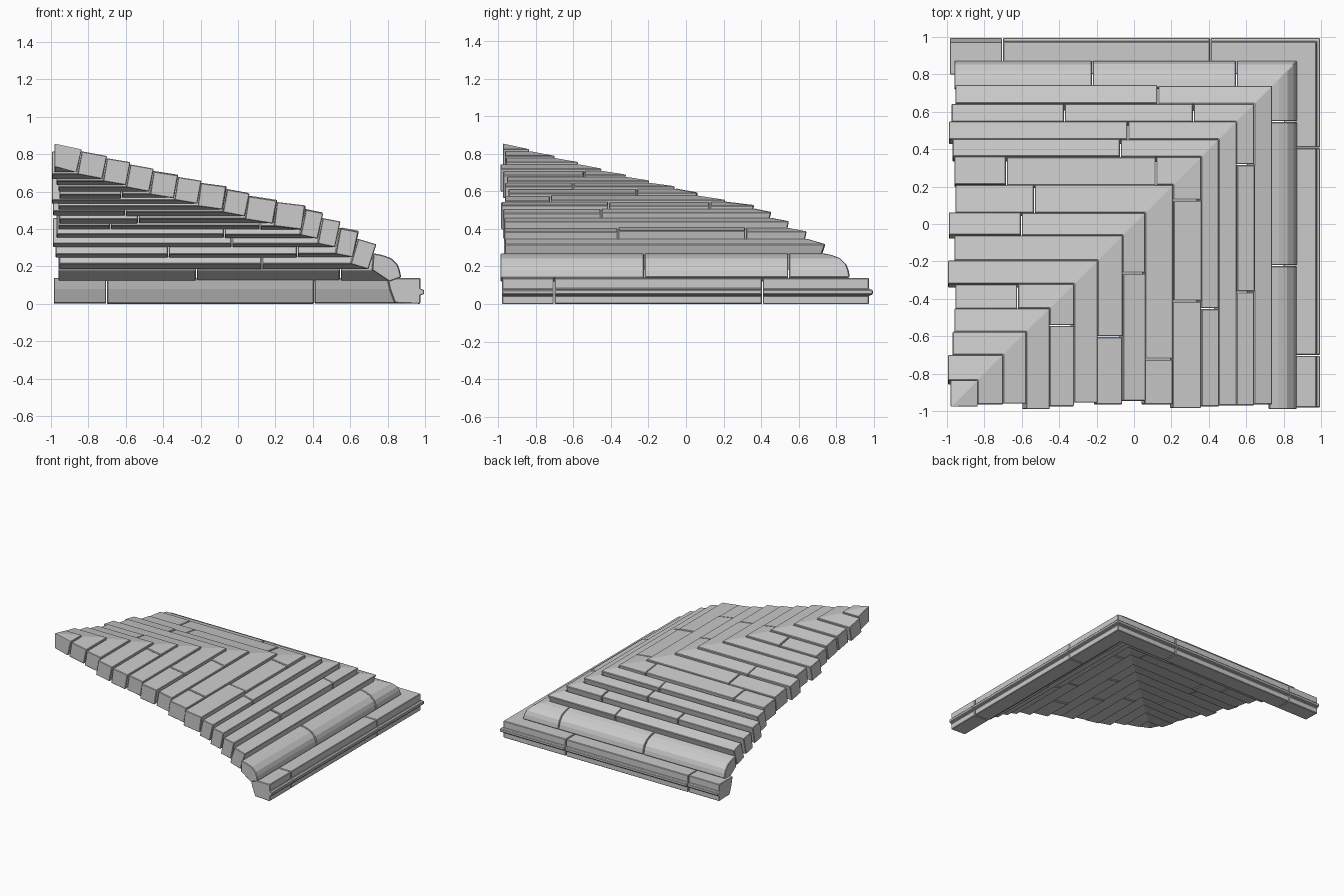
import bpy, bmesh, math, random

if "Cube" in bpy.data.objects:
    bpy.data.objects.remove(bpy.data.objects["Cube"])

random.seed(4)
GAP = 0.005


def add_stone(name, rings):
    """Loft a closed stone through a list of matching cross-section rings."""
    bm = bmesh.new()
    loops = [[bm.verts.new(p) for p in ring] for ring in rings]
    n = len(loops[0])
    for a, b in zip(loops, loops[1:]):
        for i in range(n):
            bm.faces.new((a[i], a[(i + 1) % n], b[(i + 1) % n], b[i]))
    bm.faces.new(loops[0])
    bm.faces.new(loops[-1])
    bmesh.ops.recalc_face_normals(bm, faces=bm.faces)
    mesh = bpy.data.meshes.new(name)
    bm.to_mesh(mesh)
    bm.free()
    ob = bpy.data.objects.new(name, mesh)
    bpy.context.collection.objects.link(ob)
    bev = ob.modifiers.new("worn_edges", 'BEVEL')
    bev.width = 0.004
    bev.segments = 1
    bev.limit_method = 'ANGLE'


def back_ring(profile, t):
    return [(t, d, z) for d, z in profile]


def right_ring(profile, t):
    return [(d, t, z) for d, z in profile]


def course(name, profile, back_joints, right_joints, back_end, right_end, jitter=0.004):
    """One mitred corner stone plus straight stones along both wings."""
    back = list(back_joints) + [back_end]
    right = list(right_joints) + [right_end]
    corner = [(d, d, z) for d, z in profile]
    add_stone(name + "_corner",
              [back_ring(profile, back[0]), corner, right_ring(profile, right[0])])
    for wing, cuts, ring in (("back", back, back_ring), ("right", right, right_ring)):
        for k, (a, b) in enumerate(zip(cuts, cuts[1:])):
            dd, dz = (random.uniform(-jitter, jitter) for _ in range(2))
            moved = [(d + dd, z + dz) for d, z in profile]
            add_stone(f"{name}_{wing}_{k}", [ring(moved, a - GAP), ring(moved, b)])


# Roof slabs: outer edge, top height there, step down, thickness,
# joints on back and right wings, ragged ends
slabs = [
    (-0.835, 0.825, 0.000, 0.125, [], [], -0.98, -0.975),
    (-0.70, 0.790, 0.010, 0.125, [], [], -0.995, -0.965),
    (-0.575, 0.757, 0.012, 0.125, [], [], -0.97, -0.96),
    (-0.45, 0.722, 0.012, 0.125, [], [], -0.96, -0.99),
    (-0.32, 0.690, 0.012, 0.125, [-0.62], [-0.54], -0.955, -0.975),
    (-0.195, 0.658, 0.012, 0.125, [], [], -0.995, -0.955),
    (-0.06, 0.628, 0.012, 0.125, [], [-0.60], -0.96, -0.965),
    (0.06, 0.592, 0.014, 0.125, [-0.60], [-0.26], -0.99, -0.945),
    (0.21, 0.555, 0.014, 0.125, [-0.53], [-0.72], -0.955, -0.965),
    (0.36, 0.525, 0.012, 0.13, [0.12, -0.68], [0.13, -0.41], -0.96, -0.985),
    (0.453, 0.488, 0.018, 0.14, [-0.07], [-0.45], -0.97, -0.975),
    (0.548, 0.440, 0.030, 0.14, [-0.03], [], -0.99, -0.97),
    (0.643, 0.387, 0.035, 0.14, [0.32, -0.37], [0.32, -0.36], -0.975, -0.97),
    (0.740, 0.318, 0.040, 0.14, [0.13], [], -0.955, -0.965),
]
px, pz = -0.975, 0.855
for i, (x, z, step, thick, bj, rj, be, re) in enumerate(slabs):
    tz = pz - step
    slope = math.atan2(z - tz, x - px)
    ox, oz = math.sin(slope) * thick, -math.cos(slope) * thick
    inner = max(px + ox, -0.975)
    course(f"roof_slab_{i}",
           [(px, tz), (x, z), (x + ox - 0.003, z + oz), (inner, tz + oz)],
           bj, rj, be, re)
    px, pz = x, z

# Rounded eave moulding
course("rounded_eave",
       [(0.725, 0.27), (0.775, 0.26), (0.82, 0.243), (0.853, 0.21), (0.865, 0.18),
        (0.872, 0.142), (0.81, 0.12), (0.72, 0.18)],
       [0.55, -0.22], [0.55, -0.22], -0.96, -0.99, 0.002)

# Cornice with a thin projecting lip
course("cornice",
       [(0.84, 0.005), (0.975, 0.0), (0.975, 0.045), (0.995, 0.052), (0.995, 0.075),
        (0.975, 0.08), (0.975, 0.138), (0.80, 0.138), (0.812, 0.08)],
       [0.41, -0.70], [0.41, -0.70], -0.985, -0.98, 0.001)
